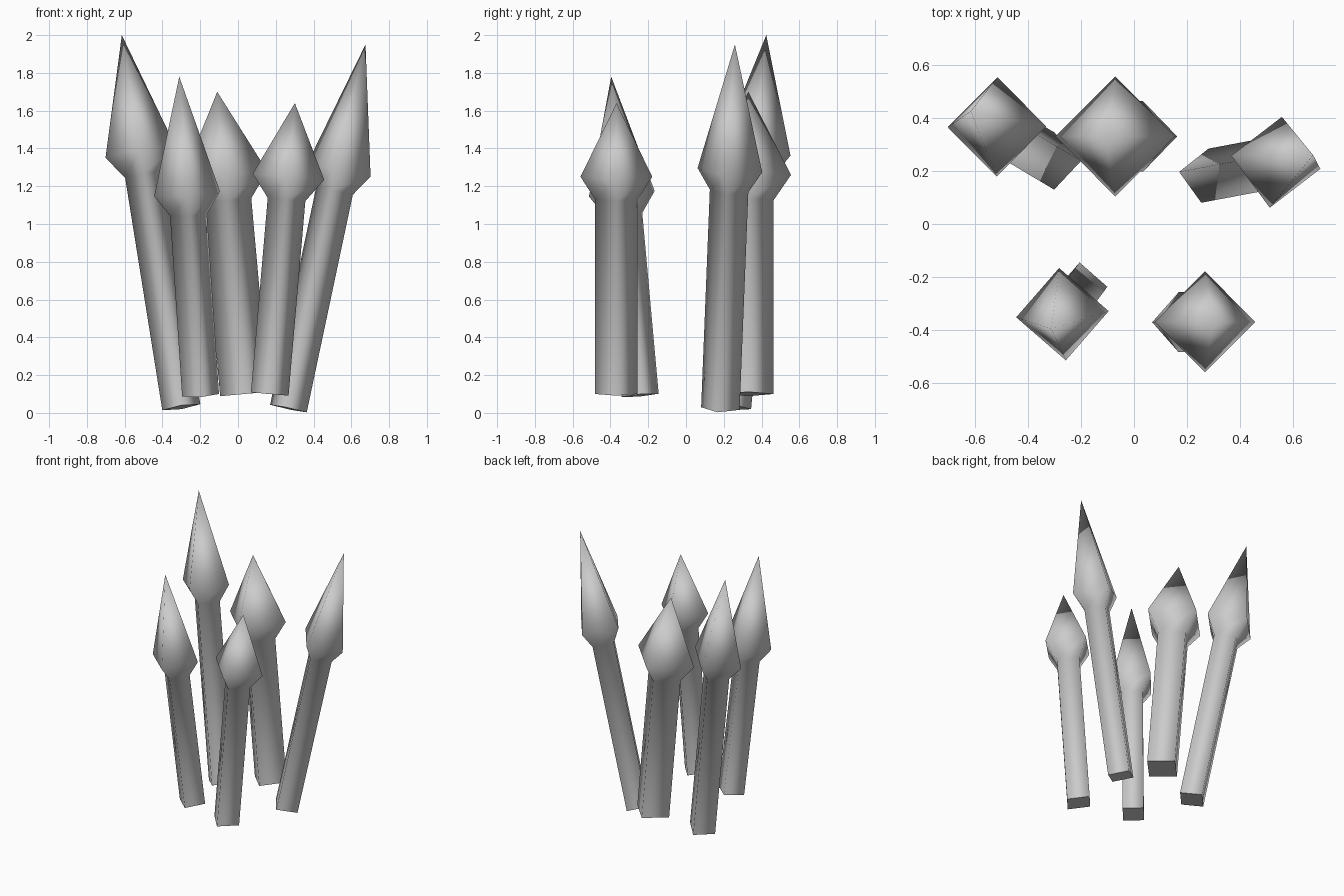
import bpy, bmesh, math
from mathutils import Vector, Matrix

cube = bpy.data.objects.get("Cube")
if cube:
    bpy.data.objects.remove(cube, do_unlink=True)

# One plain grey for every spike
grey = bpy.data.materials.new("grey")
grey.use_nodes = True
grey.diffuse_color = (0.6, 0.6, 0.6, 1)
bsdf = grey.node_tree.nodes["Principled BSDF"]
bsdf.inputs["Base Color"].default_value = (0.6, 0.6, 0.6, 1)
bsdf.inputs["Roughness"].default_value = 0.6


def spike(name, base, tip, neck_z, wide_z, shaft_r, head_r, twist=0.0):
    """Leaning four-sided shaft with a pointed, flared head."""
    base, tip = Vector(base), Vector(tip)
    axis = tip - base
    length = axis.length
    along = lambda z: length * (z - base.z) / axis.z
    rx, ry = shaft_r
    profile = [(0, rx, ry), (along(neck_z), rx, ry), (along(wide_z), head_r, head_r)]

    bm = bmesh.new()
    rings = []
    for h, ax, ay in profile:
        ring = []
        for i in range(4):
            a = i * math.pi / 2
            ring.append(bm.verts.new((ax * math.cos(a), ay * math.sin(a), h)))
        rings.append(ring)
    point = bm.verts.new((0, 0, length))
    cap = bm.faces.new(rings[0][::-1])
    for i in range(4):
        j = (i + 1) % 4
        for lo, hi in zip(rings, rings[1:]):
            bm.faces.new((lo[i], lo[j], hi[j], hi[i]))
        bm.faces.new((rings[-1][i], rings[-1][j], point))

    # Smooth sides, crisp bottom cap
    for f in bm.faces:
        f.smooth = True
    for e in cap.edges:
        e.smooth = False

    mesh = bpy.data.meshes.new(name)
    bm.to_mesh(mesh)
    bm.free()
    mesh.materials.append(grey)
    obj = bpy.data.objects.new(name, mesh)
    bpy.context.collection.objects.link(obj)
    lean = Vector((0, 0, 1)).rotation_difference(axis).to_matrix().to_4x4()
    obj.matrix_world = (Matrix.Translation(base) @ lean
                        @ Matrix.Rotation(math.radians(twist), 4, "Z"))


# Back row
spike("spike_back_right", (-0.30, 0.237, 0.03), (-0.615, 0.425, 2.0),
      1.26, 1.38, (0.102, 0.108), 0.188)
spike("spike_back_middle", (0.034, 0.33, 0.10), (-0.11, 0.33, 1.70),
      1.125, 1.26, (0.129, 0.133), 0.226)
spike("spike_back_left", (0.267, 0.182, 0.023), (0.675, 0.259, 1.95),
      1.175, 1.285, (0.10, 0.103), 0.173, -8)

# Front row
spike("spike_front_right", (-0.198, -0.243, 0.093), (-0.311, -0.396, 1.78),
      1.05, 1.16, (0.098, 0.099), 0.175, 4)
spike("spike_front_left", (0.168, -0.37, 0.10), (0.301, -0.368, 1.64),
      1.13, 1.25, (0.10, 0.113), 0.19)
